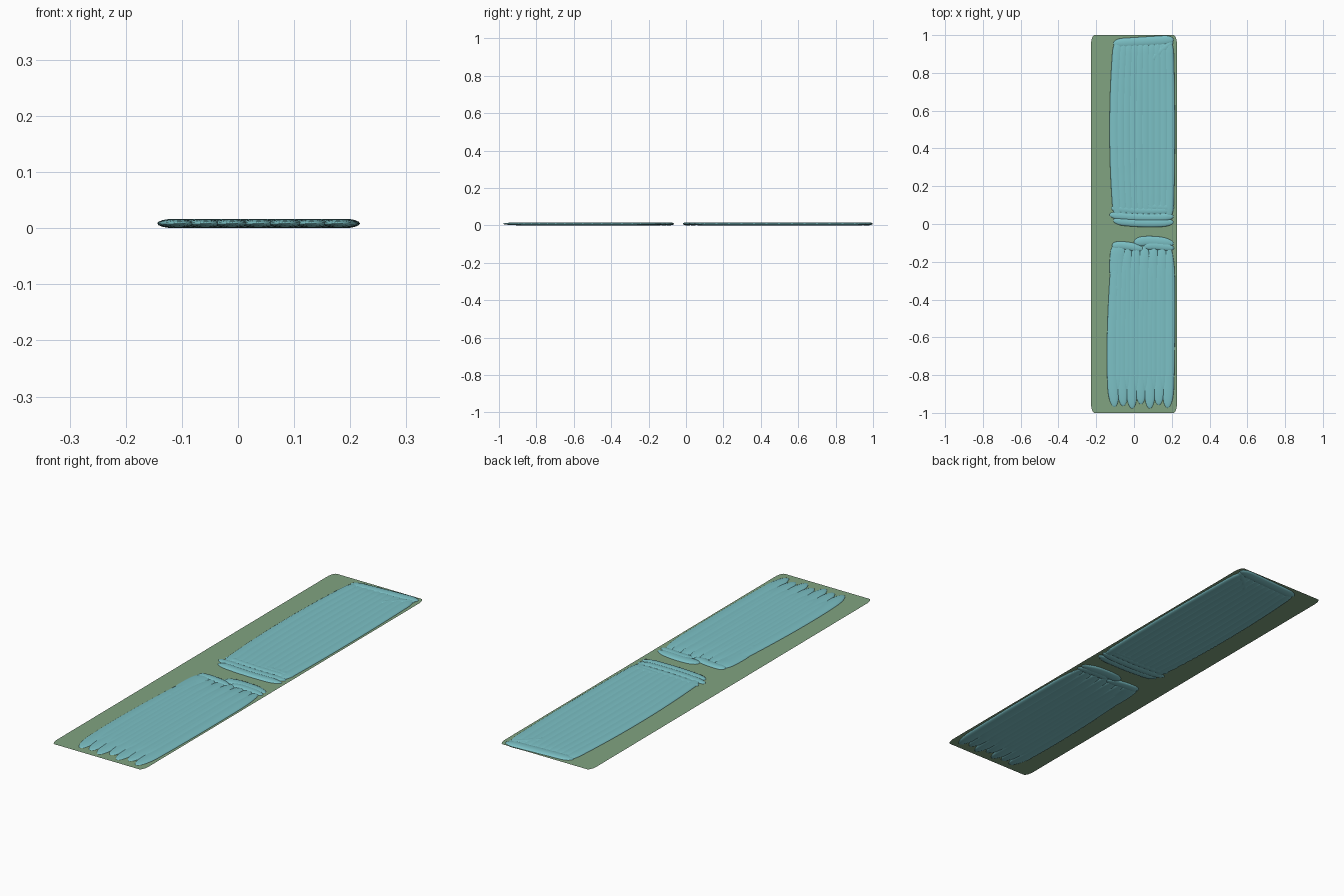
import bpy, math
from mathutils import Vector

if "Cube" in bpy.data.objects:
    bpy.data.objects.remove(bpy.data.objects["Cube"])

def material(name, rgb):
    m = bpy.data.materials.new(name)
    m.diffuse_color = (*rgb, 1)
    m.use_nodes = True
    m.node_tree.nodes["Principled BSDF"].inputs["Base Color"].default_value = m.diffuse_color
    return m

GREEN = material("sheet_green", (0.22, 0.37, 0.22))
AQUA = material("paint_aqua", (0.20, 0.53, 0.56))
MID_Z, HALF_H, SIDES = 0.0085, 0.0083, 16

def make_object(name, verts, faces, mat):
    me = bpy.data.meshes.new(name)
    me.from_pydata(verts, [], faces)
    me.materials.append(mat)
    ob = bpy.data.objects.new(name, me)
    bpy.context.collection.objects.link(ob)
    return ob

def bezier(p, t):
    # quadratic curve passing through the middle point
    a, m, b = (Vector(q) for q in p)
    c = 2 * m - (a + b) / 2
    pos = a * (1 - t) ** 2 + c * 2 * t * (1 - t) + b * t * t
    tan = (c - a) * 2 * (1 - t) + (b - c) * 2 * t
    return pos, tan.normalized()

def stroke(verts, faces, path, half_w, taper=0.06):
    # flattened tube whose ends taper to a rounded tip
    base = len(verts)
    length = (Vector(path[0]) - Vector(path[1])).length + (Vector(path[1]) - Vector(path[2])).length
    e = min(0.5, taper / length)
    ts = [e * (1 - math.cos(k * math.pi / 12)) for k in range(7)]
    ts += [e + (1 - 2 * e) * k / 12 for k in range(1, 12)]
    ts += [1 - t for t in reversed(ts[:7])]
    for t in ts:
        pos, tan = bezier(path, t)
        d = min(t, 1 - t, e) / e
        s = max(0.02, math.sqrt(max(0, 1 - (1 - d) ** 2)))
        n = Vector((-tan.y, tan.x))
        for k in range(SIDES):
            a = 2 * math.pi * k / SIDES
            p = pos + n * half_w * s * math.cos(a)
            verts.append((p.x, p.y, MID_Z + HALF_H * s * math.sin(a)))
    rings = len(ts)
    for i in range(rings - 1):
        for k in range(SIDES):
            j = (k + 1) % SIDES
            a, b = base + i * SIDES, base + (i + 1) * SIDES
            faces.append((a + k, b + k, b + j, a + j))
    faces.append(tuple(base + k for k in range(SIDES)))
    faces.append(tuple(base + (rings - 1) * SIDES + k for k in reversed(range(SIDES))))

def paint(name, strokes):
    verts, faces = [], []
    for path, w, taper in strokes:
        stroke(verts, faces, path, w, taper)
    ob = make_object(name, verts, faces, AQUA)
    ob.data.polygons.foreach_set("use_smooth", [True] * len(ob.data.polygons))
    return ob

# thin backing sheet with small rounded corners
outline = []
for sx, sy, start in ((1, 1, 0), (-1, 1, 90), (-1, -1, 180), (1, -1, 270)):
    for k in range(7):
        a = math.radians(start + 15 * k)
        outline.append((sx * 0.209 + 0.018 * math.cos(a), sy * 0.955 + 0.045 * math.sin(a), 0.0095))
make_object("backing_sheet", outline, [tuple(range(len(outline)))], GREEN)

# upper painted block: long strokes, plus cross strokes at both ends
upper = []
for k in range(10):
    f = k / 9
    mid, end = -0.103 + 0.293 * f, -0.083 + 0.265 * f
    upper.append((((end, 0.03), (mid, 0.5), (end, 0.975)), 0.027, 0.07))
for y, x0, x1 in ((0.01, -0.11, 0.21), (0.04, -0.13, 0.21), (0.075, -0.12, 0.21)):
    upper.append((((x0, y + 0.01), (0.04, y - 0.004), (x1, y)), 0.022, 0.06))
upper.append((((0.06, 0.092), (0.13, 0.09), (0.212, 0.085)), 0.025, 0.04))
upper.append((((-0.11, 0.955), (0.05, 0.965), (0.21, 0.975)), 0.026, 0.05))
upper.append((((0.075, 0.845), (0.13, 0.905), (0.205, 0.965)), 0.022, 0.05))
paint("upper_paint", upper)

# lower painted block: strokes ending in separate tips at the front
tips = [-0.97, -0.965, -0.978, -0.955, -0.978, -0.96, -0.975]
lower = []
for k, tip in enumerate(tips):
    f = k / 6
    x0, xm, x1 = -0.103 + 0.28 * f, -0.112 + 0.298 * f, -0.086 + 0.27 * f
    lower.append((((x0, tip), (xm, -0.6), (x1, -0.115)), 0.031, 0.14))
for k in range(6):
    x = -0.08 + 0.046 * k
    lower.append((((x, -0.9), (x, -0.5), (x, -0.11)), 0.028, 0.10))
# rounded dab and broad corner at the left
lower.append((((-0.125, -0.315), (-0.09, -0.34), (-0.05, -0.37)), 0.036, 0.04))
lower.append((((-0.085, -0.31), (-0.088, -0.2), (-0.075, -0.10)), 0.042, 0.06))
# cross strokes along the back edge
lower.append((((-0.115, -0.12), (-0.05, -0.115), (0.05, -0.135)), 0.022, 0.04))
lower.append((((0.0, -0.10), (0.09, -0.09), (0.21, -0.105)), 0.026, 0.06))
lower.append((((0.05, -0.12), (0.12, -0.115), (0.212, -0.13)), 0.022, 0.05))
paint("lower_paint", lower)
